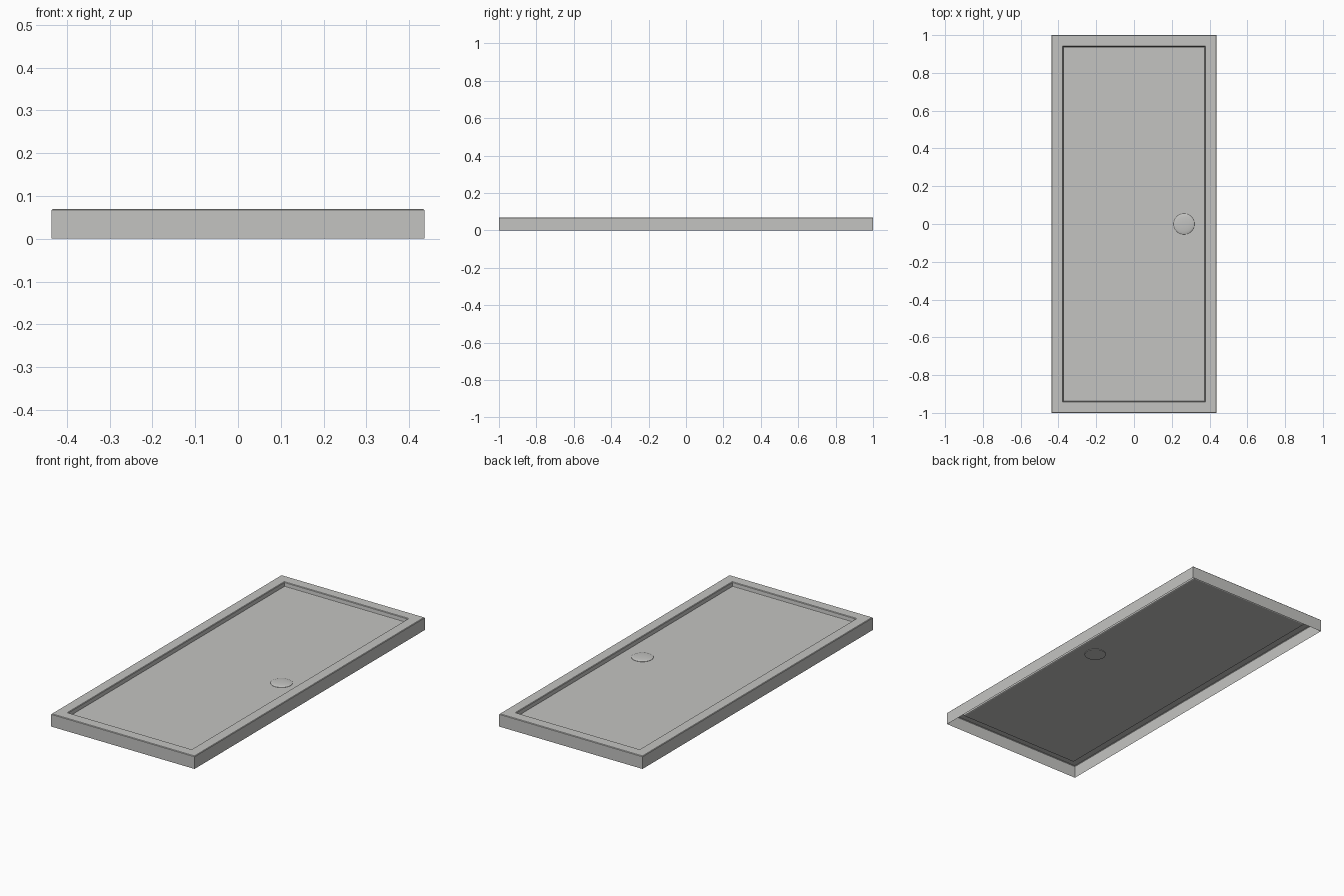
import bpy, bmesh, math

cube = bpy.data.objects.get("Cube")
if cube:
    bpy.data.objects.remove(cube, do_unlink=True)

HALF_X, HALF_Y, TOP, FLOOR = 0.436, 1.0, 0.07, 0.045
DRAIN_X, DRAIN_R = 0.265, 0.055

# One light grey finish
grey = bpy.data.materials.new("light grey")
grey.use_nodes = True
colour = (0.55, 0.55, 0.535, 1)
grey.diffuse_color = colour
grey.node_tree.nodes["Principled BSDF"].inputs["Base Color"].default_value = colour


def finish(name, bm):
    mesh = bpy.data.meshes.new(name)
    bm.to_mesh(mesh)
    bm.free()
    mesh.materials.append(grey)
    obj = bpy.data.objects.new(name, mesh)
    bpy.context.collection.objects.link(obj)
    bpy.ops.object.select_all(action='DESELECT')
    obj.select_set(True)
    bpy.context.view_layer.objects.active = obj
    bpy.ops.object.shade_smooth_by_angle(angle=math.radians(25))
    return obj


def skin(bm, loops):
    """Join successive closed loops of vertices with quads."""
    for a, b in zip(loops, loops[1:]):
        n = len(a)
        for i in range(n):
            j = (i + 1) % n
            bm.faces.new((a[i], a[j], b[j], b[i]))


# Tray: an open-bottomed shell, skirt, rim, recess wall and floor
bm = bmesh.new()
profile = [(0, 0), (0, TOP - 0.003), (0.003, TOP), (0.057, TOP),
           (0.060, TOP - 0.003), (0.062, FLOOR + 0.002), (0.065, FLOOR)]
loops = []
for inset, z in profile:
    x, y = HALF_X - inset, HALF_Y - inset
    loops.append([bm.verts.new((sx * x, sy * y, z))
                  for sx, sy in ((-1, -1), (1, -1), (1, 1), (-1, 1))])
skin(bm, loops)
bm.faces.new(loops[-1])
finish("shower_tray", bm)


# Drain parts: turned from a radius and height profile
def turned(name, profile, sides=48):
    bm = bmesh.new()
    loops = [[bm.verts.new((DRAIN_X + r * math.cos(math.tau * i / sides),
                            r * math.sin(math.tau * i / sides), z))
              for i in range(sides)] for r, z in profile]
    skin(bm, loops)
    bm.faces.new(loops[-1])
    finish(name, bm)


dome = [(DRAIN_R * math.cos(a), FLOOR + 0.001 + 0.007 * math.sin(a))
        for a in (math.pi / 2 * k / 7 for k in range(7))]
turned("drain_cover", [(DRAIN_R, FLOOR)] + dome)
turned("drain_underside", [(DRAIN_R, FLOOR), (DRAIN_R, FLOOR - 0.004)][::-1][:1]
       + [(DRAIN_R - 0.004, FLOOR - 0.004)])
turned("drain_collar", [(DRAIN_R, FLOOR - 0.001), (DRAIN_R, FLOOR - 0.004)])
